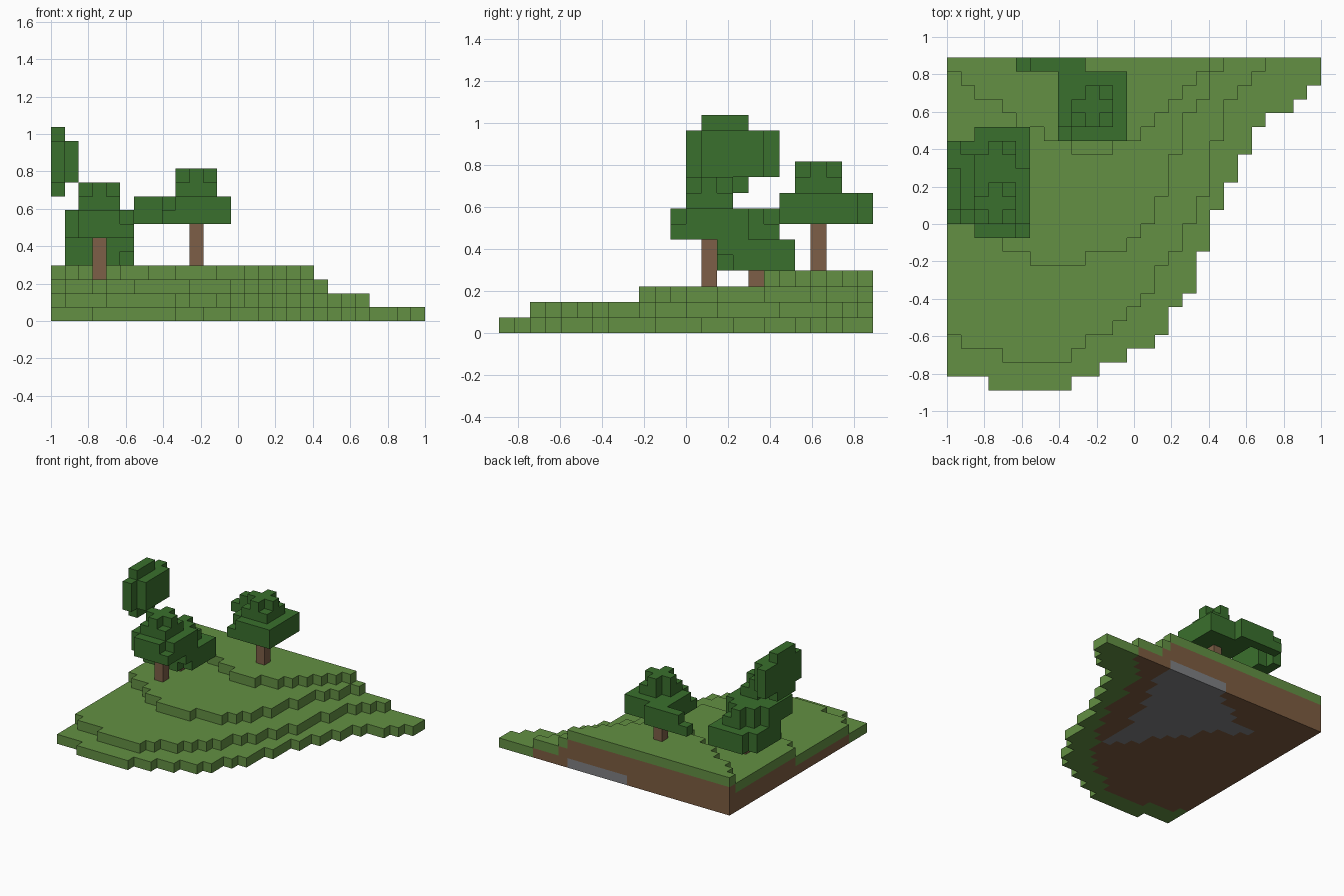
import bpy
import bmesh

cube = bpy.data.objects.get("Cube")
if cube:
    bpy.data.objects.remove(cube, do_unlink=True)

COLUMNS, ROWS = 27, 24
UNIT = 2 / COLUMNS


def srgb(value):
    value /= 255
    return value / 12.92 if value <= 0.04045 else ((value + 0.055) / 1.055) ** 2.4


def make_material(name, red, green, blue):
    colour = (srgb(red), srgb(green), srgb(blue), 1)
    material = bpy.data.materials.new(name)
    material.use_nodes = True
    material.diffuse_color = colour
    shader = next(n for n in material.node_tree.nodes if n.type == 'BSDF_PRINCIPLED')
    shader.inputs["Base Color"].default_value = colour
    shader.inputs["Roughness"].default_value = 0.9
    return material


GRASS = make_material("grass green", 99, 144, 67)
DIRT = make_material("dirt brown", 125, 92, 64)
STONE = make_material("stone grey", 127, 128, 131)
LEAF = make_material("leaf green", 58, 112, 45)
BARK = make_material("bark brown", 125, 95, 71)

# Each direction has the corner order of its outward cell face
SIDES = {
    (1, 0, 0): ((1, 0, 0), (1, 1, 0), (1, 1, 1), (1, 0, 1)),
    (0, 1, 0): ((1, 1, 0), (0, 1, 0), (0, 1, 1), (1, 1, 1)),
    (0, 0, 1): ((0, 0, 1), (1, 0, 1), (1, 1, 1), (0, 1, 1)),
}


def build_cells(name, cells, materials, pick=lambda cell: 0):
    """Make one object from the exposed faces of a set of grid cells."""
    bm = bmesh.new()
    corners = {}

    def vertex(point):
        if point not in corners:
            x, y, z = point
            corners[point] = bm.verts.new(
                ((x - COLUMNS / 2) * UNIT, (y - ROWS / 2) * UNIT, z * UNIT))
        return corners[point]

    for cell in sorted(cells):
        for direction, quad in SIDES.items():
            for sign in (1, -1):
                beside = tuple(c + sign * d for c, d in zip(cell, direction))
                if beside in cells:
                    continue
                # The opposite side is the same quad moved back and reversed
                base = cell if sign == 1 else beside
                ring = [vertex(tuple(b + q for b, q in zip(base, p))) for p in quad]
                face = bm.faces.new(ring[::sign])
                face.material_index = pick(cell)
    mesh = bpy.data.meshes.new(name)
    bm.to_mesh(mesh)
    bm.free()
    for material in materials:
        mesh.materials.append(material)
    obj = bpy.data.objects.new(name, mesh)
    bpy.context.collection.objects.link(obj)
    return obj


def box(xs, ys, zs):
    return {(x, y, z) for x in range(*xs) for y in range(*ys) for z in range(*zs)}


# Terraced hill: per layer, the first row, the row ends, and the inset row starts
LAYERS = [
    (0, [9, 11, 13, 15, 16, 16, 17, 18, 18, 18, 19, 19, 19, 20, 20, 21, 21,
         22, 22, 23, 25, 26, 27, 27], [3]),
    (2, [9, 10, 12, 13, 14, 15, 15, 16, 17, 17, 18, 18, 19, 19, 19, 19,
         20, 20, 20, 21, 22, 23], [4, 1]),
    (9, [10, 13, 14, 15, 15, 16, 16, 16, 17, 17, 17, 18, 19, 19, 20], [6, 4, 3, 1]),
    (17, [12, 14, 15, 16, 17, 18, 19], [9, 7, 5, 4, 2, 1]),
]
ground = set()
for level, (first, ends, starts) in enumerate(LAYERS):
    for step, end in enumerate(ends):
        start = starts[step] if step < len(starts) else 0
        ground |= box((start, end), (first + step, first + step + 1), (level, level + 1))

# Stone vein in the lowest layer, row by row from the back edge
VEIN = [(12, 19), (11, 19), (9, 19), (8, 18), (5, 18), (6, 17), (8, 17), (9, 16),
        (9, 16), (10, 16), (11, 15), (12, 15), (12, 15), (13, 15), (14, 15)]
stone = set()
for step, span in enumerate(VEIN):
    row = ROWS - 1 - step
    stone |= box(span, (row, row + 1), (0, 1))


def ground_colour(cell):
    x, y, z = cell
    if (x, y, z + 1) not in ground:
        return 0
    return 2 if cell in stone else 1


build_cells("terraced_hill", ground, [GRASS, DIRT, STONE], ground_colour)


# Trees: trunk, wide lower crown, narrow upper crown with a cross-shaped top
used = set()


def crown(x, y, z, gaps):
    cells = box((x - 2, x + 3), (y - 2, y + 3), (z, z + 2))
    cells |= box((x - 1, x + 2), (y - 1, y + 2), (z + 2, z + 4))
    for side in (-1, 1):
        for end in (-1, 1):
            cells.discard((x + side, y + end, z + 3))
    cells.discard((x - 1, y + 1, z + 2))
    return cells - {(x + 2 * a, y + 2 * b, z + c) for a, b, c in gaps}


def tree(name, x, y, base, height, gaps):
    leaves = crown(x, y, base + height, gaps) - used
    used.update(leaves)
    trunk = box((x, x + 1), (y, y + 1), (base, base + height))
    build_cells(name + "_trunk", trunk, [BARK])
    build_cells(name + "_leaves", leaves, [LEAF])


tree("front_tree", 3, 13, 3, 3, [(-1, -1, 0), (-1, -1, 1), (1, -1, 1)])
tree("middle_tree", 3, 16, 3, 1, [(-1, 1, 0), (-1, 1, 1), (1, -1, 0)])
tree("back_tree", 10, 20, 4, 3, [(-1, -1, 1)])

# Crowns cut off by the straight edges of the plot
edge = box((5, 10), (23, 24), (7, 8)) | box((6, 10), (23, 24), (8, 9))
build_cells("back_edge_leaves", edge, [LEAF])
high = box((0, 1), (12, 18), (10, 13)) | box((1, 2), (13, 17), (10, 13))
high |= box((0, 1), (13, 16), (9, 14))
build_cells("side_edge_leaves", high, [LEAF])
